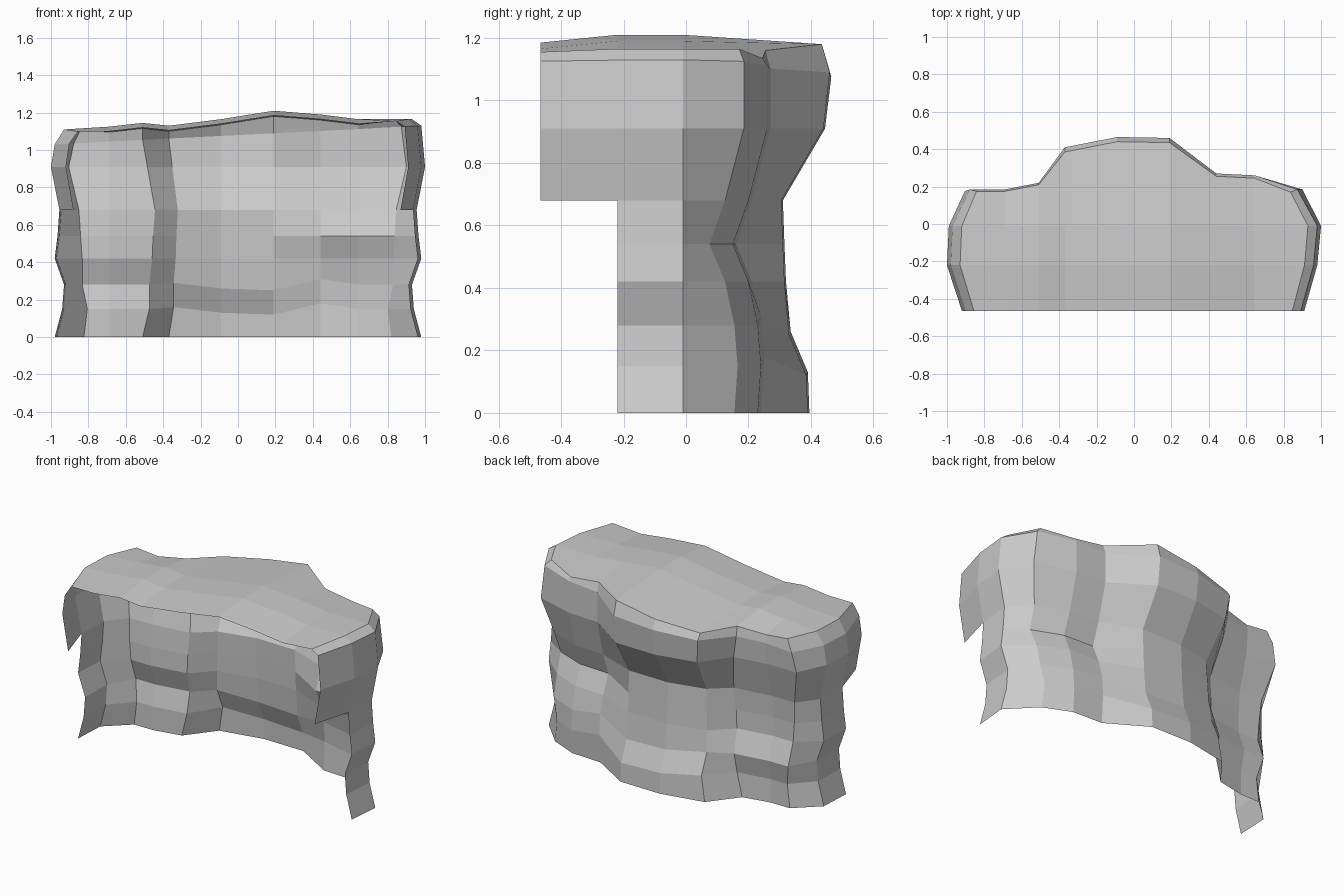
import bpy
import bmesh

default = bpy.data.objects.get("Cube")
if default:
    bpy.data.objects.remove(default, do_unlink=True)

# One flat stone colour
stone = bpy.data.materials.new("stone_grey")
stone.use_nodes = True
colour = (0.6, 0.6, 0.6, 1)
stone.diffuse_color = colour
stone.node_tree.nodes["Principled BSDF"].inputs["Base Color"].default_value = colour

# Height levels of the wall, and how far each level pulls in sideways
levels = [0, .15, .28, .42, .54, .68, .91]
side_pull = [.98, .94, .93, .98, .965, .955, 1, .98, .93]
inner_pull = [.91, .89, .92, .92, .93, .94, 1, .97, .93]
middle_pull = [1, .93, .93, .9, .89, .87, .95, 1, 1]

# How far each level is pushed in from the back, by zone of the wall
push = {
    "side": [0] * 9,
    "left": [.06, .06, .03, .08, .08, .07, .01, 0, .01],
    "centre": [.07, .075, .13, .145, .15, .155, .02, 0, .025],
    "right": [.03, .02, .03, .06, .11, .06, 0, 0, .015],
}
pull = {"side": side_pull, "corner": inner_pull, "middle": middle_pull, "plain": [1] * 9}

# Outline seen from above: x, y, push zone, pull kind, lift of the lower levels
outline = [
    (-.92, -.465, "side", "side", 0),
    (-1, -.22, "side", "side", 0),
    (-.99, -.01, "side", "side", 0),
    (-.905, .185, "left", "corner", 0),
    (-.69, .185, "left", "plain", 0),
    (-.51, .22, "left", "middle", 0),
    (-.37, .41, "centre", "middle", .01),
    (-.09, .465, "centre", "plain", -.02),
    (.19, .46, "centre", "plain", -.03),
    (.44, .27, "right", "plain", .03),
    (.645, .26, "right", "plain", 0),
    (.9, .185, "right", "corner", 0),
    (1, -.01, "side", "side", 0),
    (.98, -.22, "side", "side", 0),
    (.91, -.465, "side", "side", 0),
]

# Height of the top along its length, from the right end to the left end
ridge = [1.11, 1.125, 1.145, 1.13, 1.165, 1.21, 1.19, 1.165, 1.165]


def wall_column(x, y, zone, kind, lift):
    """Points of one wall column, from the ground to the bevelled shoulder."""
    points = []
    for i, z in enumerate(levels + [1.08 + .05 * x]):
        rise = lift if i in (1, 2) else 0
        points.append((x * pull[kind][i], y - push[zone][i], z + rise))
    return points


def rim_point(column, height):
    x, y, zone, kind, lift = column
    return (x * pull[kind][8], y - push[zone][8], height)


def grid_object(name, columns, skip=lambda i, j: False):
    """Sheet of flat faces through a grid of points."""
    bm = bmesh.new()
    verts = [[bm.verts.new(p) for p in col] for col in columns]
    for i in range(len(verts) - 1):
        for j in range(len(verts[i]) - 1):
            if not skip(i, j):
                bm.faces.new((verts[i][j], verts[i][j + 1],
                              verts[i + 1][j + 1], verts[i + 1][j]))
    loose = [v for v in bm.verts if not v.link_faces]
    bmesh.ops.delete(bm, geom=loose, context="VERTS")
    mesh = bpy.data.meshes.new(name)
    bm.to_mesh(mesh)
    bm.free()
    mesh.materials.append(stone)
    obj = bpy.data.objects.new(name, mesh)
    bpy.context.collection.objects.link(obj)
    return obj


# Rim: three points on each flank, the rest along the back
last = len(outline) - 1
rim = []
for i, column in enumerate(outline):
    k = min(max(i - 3, 0), 8)
    drop = .03 if 3 < i < 11 else .01 if i in (0, last) else 0
    rim.append(rim_point(column, ridge[k] - drop))

# Wall: flanks and back, the front flaps hang only from the upper half
columns = [wall_column(*c) + [rim[i]] for i, c in enumerate(outline)]
grid_object("rock_wall", columns, lambda i, j: i in (0, last - 1) and j < 5)

# Top: strips running from the open front edge to the back rim
strips = [rim[:4]]
for k in range(1, 8):
    x, y, z = rim[k + 3]
    strips.append([(x, -.465, ridge[k] - .025), (x, -.22, ridge[k]),
                   (x, -.01, ridge[k]), (x, y, z)])
strips.append(rim[:-5:-1])
grid_object("rock_top", [list(reversed(s)) for s in strips])
